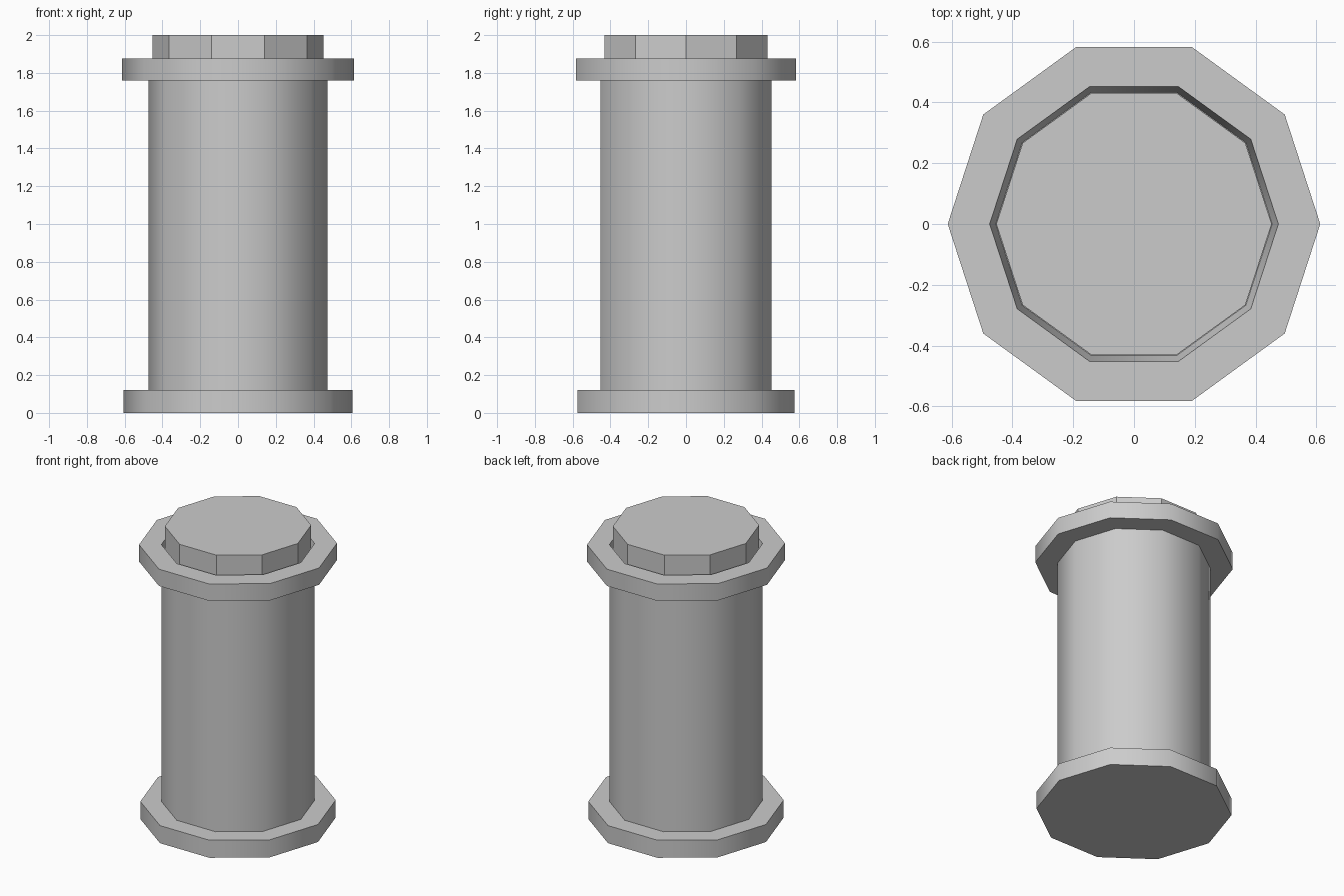
import bpy, bmesh, math

if "Cube" in bpy.data.objects:
    bpy.data.objects.remove(bpy.data.objects["Cube"])

SIDES = 10


def lathe(name, profile, smooth):
    """Ten-sided turned solid from (radius, z) points, capped at both ends."""
    bm = bmesh.new()
    rings = []
    for r, z in profile:
        rings.append([bm.verts.new((r * math.cos(2 * math.pi * i / SIDES),
                                    r * math.sin(2 * math.pi * i / SIDES), z))
                      for i in range(SIDES)])
    for a, b in zip(rings, rings[1:]):
        for i in range(SIDES):
            j = (i + 1) % SIDES
            bm.faces.new((a[i], a[j], b[j], b[i])).smooth = smooth
    bm.faces.new(rings[0][::-1])
    bm.faces.new(rings[-1])
    # keep the flange corners crisp while the barrel shades smoothly
    bm.normal_update()
    for e in bm.edges:
        e.smooth = e.calc_face_angle(0) < math.radians(40)
    mesh = bpy.data.meshes.new(name)
    bm.to_mesh(mesh)
    bm.free()
    obj = bpy.data.objects.new(name, mesh)
    bpy.context.collection.objects.link(obj)
    return obj


# Barrel with base flange, top flange and the groove inside its rim
lathe("flanged_barrel", [
    (0.605, 0.0), (0.605, 0.12), (0.475, 0.12), (0.475, 1.76),
    (0.613, 1.76), (0.613, 1.875), (0.475, 1.875), (0.455, 1.78),
], True)

# Faceted plug rising out of the groove
lathe("top_plug", [(0.453, 1.78), (0.453, 2.0)], False)
